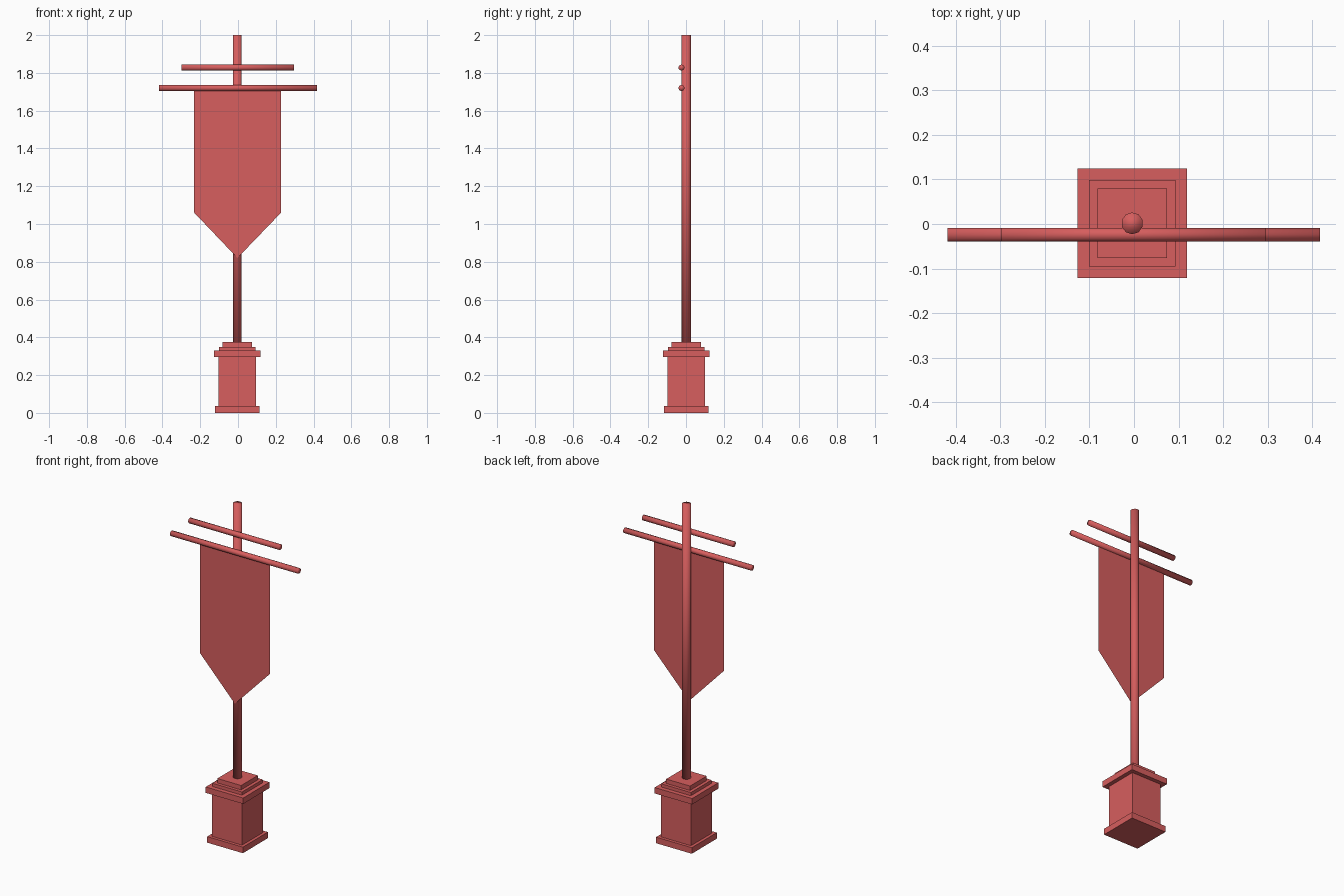
import bpy
import bmesh
import math
from mathutils import Matrix, Vector

cube = bpy.data.objects.get("Cube")
if cube:
    bpy.data.objects.remove(cube, do_unlink=True)

# One red for the whole model
red = bpy.data.materials.new("banner_red")
red.use_nodes = True
red.diffuse_color = (0.68, 0.112, 0.112, 1)
red.node_tree.nodes["Principled BSDF"].inputs["Base Color"].default_value = red.diffuse_color

CENTRE = Vector((-0.004, 0.0015, 0))
BAR_Y = -0.024


def add_object(name, bm, smooth=False):
    mesh = bpy.data.meshes.new(name)
    bmesh.ops.recalc_face_normals(bm, faces=bm.faces)
    for face in bm.faces:
        face.smooth = smooth
    bm.to_mesh(mesh)
    bm.free()
    mesh.materials.append(red)
    obj = bpy.data.objects.new(name, mesh)
    bpy.context.collection.objects.link(obj)
    return obj


def slab(name, half, bottom, top):
    bm = bmesh.new()
    place = Matrix.Translation(CENTRE + Vector((0, 0, (bottom + top) / 2)))
    size = Matrix.Diagonal((2 * half, 2 * half, top - bottom, 1))
    bmesh.ops.create_cube(bm, size=1, matrix=place @ size)
    add_object(name, bm)


def rod(name, radius, start, end, sides):
    start, end = Vector(start), Vector(end)
    axis = end - start
    turn = axis.to_track_quat("Z", "Y").to_matrix().to_4x4()
    bm = bmesh.new()
    bmesh.ops.create_cone(bm, cap_ends=True, segments=sides, radius1=radius,
                          radius2=radius, depth=axis.length,
                          matrix=Matrix.Translation((start + end) / 2) @ turn)
    add_object(name, bm, smooth=True)


# Stepped square pedestal
slab("pedestal_foot", 0.117, 0, 0.036)
slab("pedestal_body", 0.099, 0.036, 0.296)
slab("pedestal_cap", 0.123, 0.296, 0.331)
slab("pedestal_lower_step", 0.097, 0.331, 0.35)
slab("pedestal_upper_step", 0.078, 0.35, 0.376)

# Upright pole and the two crossbars
rod("pole", 0.0245, CENTRE + Vector((0, 0, 0.37)), CENTRE + Vector((0, 0, 2)), 10)
rod("lower_crossbar", 0.016, (-0.419, BAR_Y, 1.72), (0.418, BAR_Y, 1.72), 10)
rod("upper_crossbar", 0.016, (-0.299, BAR_Y, 1.828), (0.296, BAR_Y, 1.828), 10)

# Pointed cloth hanging from the lower crossbar
bm = bmesh.new()
outline = [(-0.232, 1.715), (-0.232, 1.06), (-0.003, 0.82), (0.228, 1.06), (0.228, 1.715)]
bm.faces.new([bm.verts.new((x, BAR_Y - 0.001, z)) for x, z in outline])
add_object("cloth", bm)
